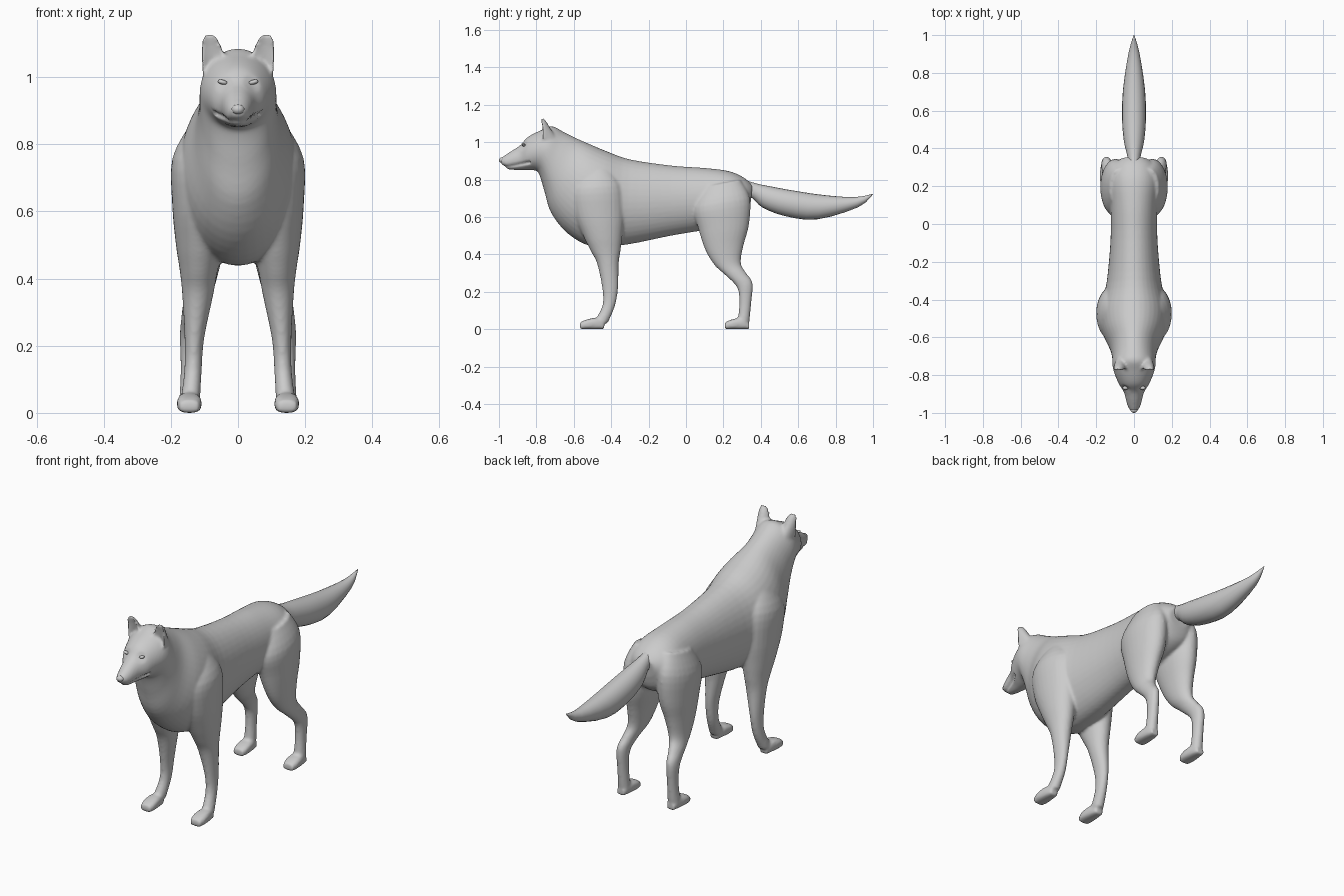
import bpy, bmesh, math
from mathutils import Vector, Matrix


def catmull(rows, n):
    """Smoothly fill in rows of numbers between the given key rows."""
    out = []
    for i in range(len(rows) - 1):
        a, b = rows[max(i - 1, 0)], rows[i]
        c, d = rows[i + 1], rows[min(i + 2, len(rows) - 1)]
        for k in range(n):
            t = k / n
            out.append([0.5 * (2 * q + (r - p) * t + (2 * p - 5 * q + 4 * r - s) * t * t
                        + (3 * q - p - 3 * r + s) * t ** 3) for p, q, r, s in zip(a, b, c, d)])
    return out + [list(rows[-1])]


def loft(bm, rows, side=1, sides=28, power=1.0, cup=None, steps=4):
    """Skin rings: each row is edge A (y, z), edge B (y, z), centre x, half width."""
    rings = []
    for ya, za, yb, zb, x, w in catmull(rows, steps):
        c = Vector((x * side, (ya + yb) / 2, (za + zb) / 2))
        h = Vector((0, (ya - yb) / 2, (za - zb) / 2))
        ring = []
        for k in range(sides):
            a = 2 * math.pi * k / sides
            u, v = (math.copysign(abs(f) ** power, f) for f in (math.cos(a), math.sin(a)))
            if cup is not None and v > 0:
                v *= cup
            ring.append(bm.verts.new(c + Vector((u * w, 0, 0)) + h * v))
        rings.append(ring)
    faces = [bm.faces.new((r[k], r[(k + 1) % sides], s[(k + 1) % sides], s[k]))
             for r, s in zip(rings, rings[1:]) for k in range(sides)]
    faces += [bm.faces.new(rings[0]), bm.faces.new(rings[-1])]
    bmesh.ops.recalc_face_normals(bm, faces=faces)


def finish(name, mesh):
    for p in mesh.polygons:
        p.use_smooth = True
    obj = bpy.data.objects.new(name, mesh)
    bpy.context.collection.objects.link(obj)
    return obj


def from_bmesh(name, bm):
    mesh = bpy.data.meshes.new(name)
    bm.to_mesh(mesh)
    bm.free()
    return finish(name, mesh)


# rump, torso, neck and head: top (y, z), bottom (y, z), half width
trunk = [
    (0.355, 0.77, 0.345, 0.67, 0.06), (0.31, 0.81, 0.32, 0.60, 0.11),
    (0.23, 0.845, 0.24, 0.555, 0.135), (0.10, 0.862, 0.10, 0.53, 0.125),
    (-0.08, 0.875, -0.08, 0.50, 0.124), (-0.30, 0.908, -0.32, 0.452, 0.145),
    (-0.42, 0.95, -0.50, 0.442, 0.178), (-0.50, 0.983, -0.63, 0.51, 0.168),
    (-0.58, 1.018, -0.72, 0.62, 0.13), (-0.65, 1.052, -0.755, 0.73, 0.116),
    (-0.715, 1.085, -0.78, 0.815, 0.114), (-0.775, 1.064, -0.80, 0.847, 0.105),
    (-0.845, 1.028, -0.85, 0.85, 0.08), (-0.888, 0.982, -0.885, 0.85, 0.055),
    (-0.935, 0.952, -0.925, 0.852, 0.043), (-0.972, 0.927, -0.957, 0.858, 0.033),
    (-0.996, 0.91, -0.985, 0.88, 0.017)]

# legs: front edge (y, z), back edge (y, z), centre x, half width
front_leg = [
    (-0.54, 0.86, -0.42, 0.88, 0.09, 0.045), (-0.61, 0.75, -0.345, 0.77, 0.115, 0.08),
    (-0.60, 0.62, -0.33, 0.62, 0.115, 0.081), (-0.55, 0.50, -0.34, 0.50, 0.115, 0.07),
    (-0.51, 0.42, -0.35, 0.42, 0.117, 0.056), (-0.475, 0.35, -0.36, 0.35, 0.12, 0.046),
    (-0.448, 0.22, -0.363, 0.22, 0.13, 0.029), (-0.446, 0.13, -0.381, 0.12, 0.134, 0.026),
    (-0.485, 0.05, -0.42, 0.03, 0.142, 0.029)]
hind_leg = [
    (0.09, 0.76, 0.29, 0.80, 0.08, 0.05), (0.04, 0.65, 0.342, 0.70, 0.095, 0.08),
    (0.065, 0.54, 0.337, 0.56, 0.10, 0.075), (0.105, 0.42, 0.308, 0.45, 0.11, 0.056),
    (0.155, 0.34, 0.293, 0.355, 0.12, 0.042), (0.215, 0.285, 0.322, 0.30, 0.135, 0.033),
    (0.275, 0.22, 0.356, 0.245, 0.145, 0.028), (0.285, 0.13, 0.348, 0.13, 0.145, 0.026),
    (0.275, 0.045, 0.337, 0.02, 0.145, 0.03)]
paw = [(-0.437, 0.035, -0.437, 0.0, 0.145, 0.022), (-0.475, 0.06, -0.475, 0.0, 0.145, 0.032),
       (-0.53, 0.052, -0.53, 0.0, 0.145, 0.037), (-0.567, 0.036, -0.567, 0.0, 0.145, 0.029)]
ear = [(-0.86, 1.00, -0.69, 1.02, 0.07, 0.036), (-0.825, 1.065, -0.725, 1.075, 0.076, 0.034),
       (-0.808, 1.10, -0.745, 1.108, 0.081, 0.027), (-0.795, 1.125, -0.76, 1.128, 0.085, 0.013)]

# body skin: merge trunk, legs, paws and ears into one surface
bm = bmesh.new()
loft(bm, [r[:4] + (0, r[4]) for r in trunk], sides=40)
for s in (1, -1):
    loft(bm, front_leg, s)
    loft(bm, hind_leg, s)
    loft(bm, ear, s, cup=-0.3)
    for dy in (0, 0.775):
        loft(bm, [(r[0] + dy, r[1], r[2] + dy) + r[3:] for r in paw], s, power=0.7)
raw = from_bmesh("body_source", bm)
remesh = raw.modifiers.new("Skin", 'REMESH')
remesh.mode = 'VOXEL'
remesh.voxel_size = 0.0075
smooth = raw.modifiers.new("Blend", 'SMOOTH')
smooth.factor, smooth.iterations = 0.5, 5
graph = bpy.context.evaluated_depsgraph_get()
skin = bpy.data.meshes.new_from_object(raw.evaluated_get(graph))
bpy.data.objects.remove(raw)
skin.name = "body"

# mouth crease and eye sockets pressed into the skin
eye = Vector((0.046, -0.876, 0.985))
for v in skin.vertices:
    p = v.co
    if -0.985 < p.y < -0.835:
        d = abs(p.z - (0.87 + 0.2 * max(0, p.y + 0.95))) / 0.012
        if d < 1:
            p.x *= 1 - 0.16 * (1 - d)
            p.y += 0.006 * (1 - d)
    r = (Vector((abs(p.x), p.y, p.z)) - eye).length / 0.032
    if r < 1:
        p.y += 0.009 * (1 - r)
finish("body", skin)

# tail: top (y, z), bottom (y, z), centre x, half width
bm = bmesh.new()
loft(bm, [(0.31, 0.80, 0.32, 0.70, 0, 0.03), (0.38, 0.778, 0.355, 0.70, 0, 0.037),
          (0.46, 0.762, 0.41, 0.65, 0, 0.053), (0.57, 0.742, 0.53, 0.605, 0, 0.063),
          (0.73, 0.718, 0.70, 0.587, 0, 0.058), (0.90, 0.706, 0.92, 0.652, 0, 0.028),
          (1.0, 0.724, 0.999, 0.72, 0, 0.002)], sides=20, steps=3)
from_bmesh("tail", bm)


def ball(name, loc, size, tilt=0):
    bm = bmesh.new()
    bmesh.ops.create_uvsphere(bm, u_segments=16, v_segments=10, radius=1, matrix=(
        Matrix.Translation(loc) @ Matrix.Rotation(tilt, 4, 'Y') @ Matrix.Diagonal((*size, 1))))
    from_bmesh(name, bm)


# nose and eyes
ball("nose", (0, -0.984, 0.904), (0.019, 0.016, 0.015))
for s, name in ((1, "left_eye"), (-1, "right_eye")):
    ball(name, (eye.x * s, eye.y + 0.008, eye.z), (0.015, 0.01, 0.007), -0.25 * s)
